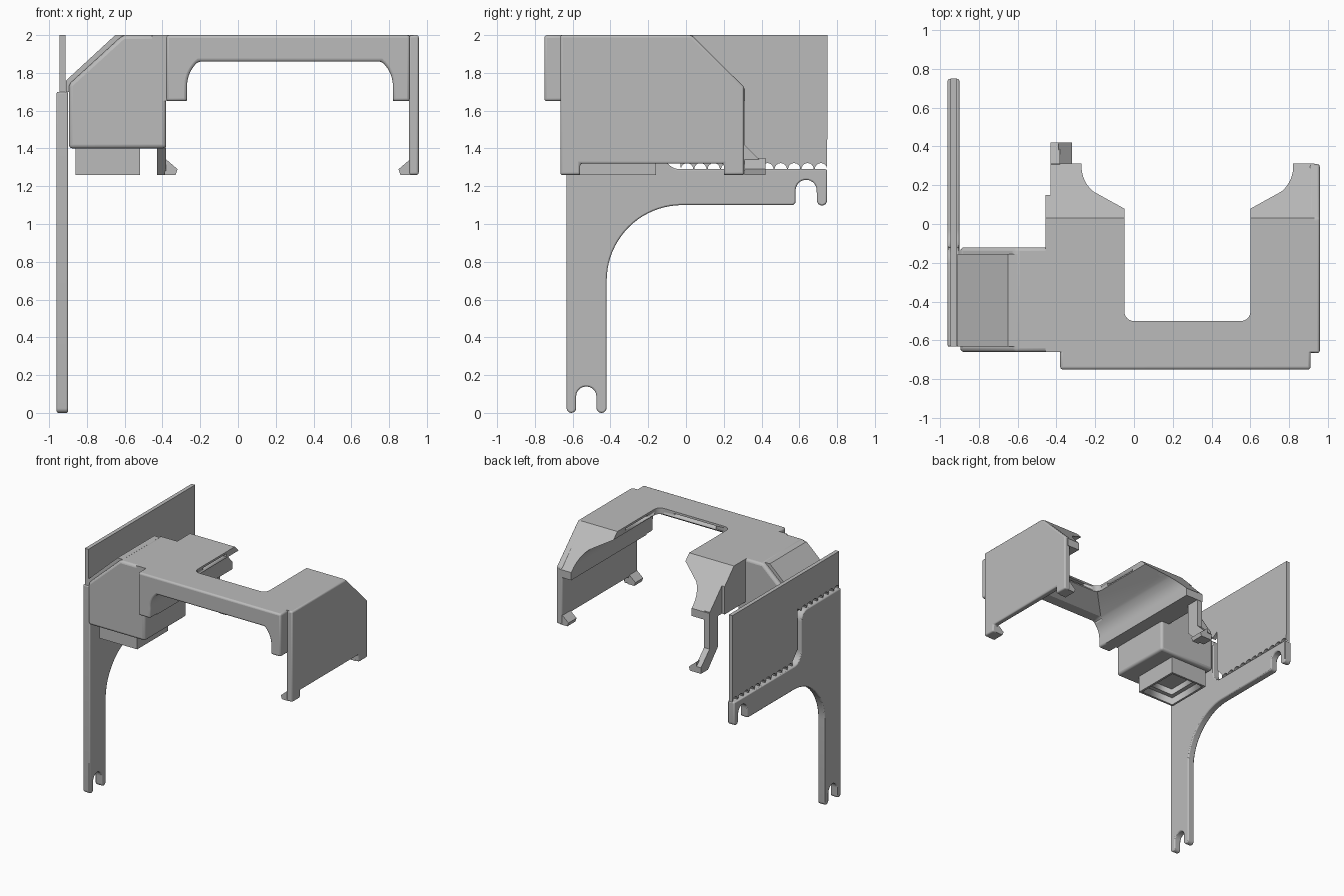
import bpy, bmesh
from math import sin, cos, radians
from mathutils import Vector

if "Cube" in bpy.data.objects:
    bpy.data.objects.remove(bpy.data.objects["Cube"])

GREY = (0.5, 0.5, 0.5, 1)
mat = bpy.data.materials.new("matte_grey")
mat.use_nodes = True
mat.diffuse_color = GREY
mat.node_tree.nodes["Principled BSDF"].inputs["Base Color"].default_value = GREY

MID = 0.275  # centre line of the wide opening


def arc(cx, cy, r, a0, a1, n=10):
    angles = [radians(a0 + (a1 - a0) * i / n) for i in range(n + 1)]
    return [(cx + r * cos(a), cy + r * sin(a)) for a in angles]


def flip(points):
    return [(2 * MID - x, z) for x, z in points]


def rect(a0, a1, b0, b1):
    return [(a0, b0), (a1, b0), (a1, b1), (a0, b1)]


def prism(name, points, axis, lo, hi, bevel=0, clip=None, segments=3):
    """Extrude a profile along an axis, optionally trimmed by a plane."""
    place = {"X": lambda a, b, d: (d, a, b),
             "Y": lambda a, b, d: (a, d, b),
             "Z": lambda a, b, d: (a, b, d)}[axis]
    bm = bmesh.new()
    face = bm.faces.new([bm.verts.new(place(a, b, lo)) for a, b in points])
    ext = bmesh.ops.extrude_face_region(bm, geom=[face])
    step = Vector(place(0, 0, hi - lo))
    bmesh.ops.translate(bm, vec=step, verts=[
        v for v in ext["geom"] if isinstance(v, bmesh.types.BMVert)])
    if clip:
        cut = bmesh.ops.bisect_plane(
            bm, geom=bm.verts[:] + bm.edges[:] + bm.faces[:],
            plane_co=clip[0], plane_no=clip[1], clear_outer=True)
        bmesh.ops.holes_fill(bm, edges=[
            e for e in cut["geom_cut"] if isinstance(e, bmesh.types.BMEdge)])
    bmesh.ops.recalc_face_normals(bm, faces=bm.faces)
    mesh = bpy.data.meshes.new(name)
    bm.to_mesh(mesh)
    bm.free()
    ob = bpy.data.objects.new(name, mesh)
    bpy.context.collection.objects.link(ob)
    mesh.materials.append(mat)
    bpy.ops.object.select_all(action="DESELECT")
    ob.select_set(True)
    bpy.context.view_layer.objects.active = ob
    bpy.ops.object.shade_smooth_by_angle(angle=radians(30))
    if bevel:
        mod = ob.modifiers.new("rounding", "BEVEL")
        mod.width, mod.segments = bevel, segments
        mod.limit_method, mod.angle_limit = "ANGLE", radians(40)
    return ob


def slot(target, name, x, y):
    """Cut a thin vent into the inner edge of a top panel."""
    cutter = prism(name, rect(*x, *y), "Z", 1.96, 1.983)
    cutter.hide_render = True
    cutter.hide_set(True)
    cutter.display_type = "WIRE"
    mod = target.modifiers.new("vent", "BOOLEAN")
    mod.operation, mod.object, mod.solver = "DIFFERENCE", cutter, "EXACT"


def teeth(y0, y1, z, n):
    """Row of scallops that leaves thin break-away tips."""
    w = (y1 - y0) / n
    pts = []
    for i in range(n):
        c = y0 + w * (i + 0.5)
        pts += arc(c, z, w * 0.46, 180, 0, 8)
    return pts


# Slotted bracket: upright, horizontal arm and rounded corners
bracket = (
    arc(-0.607, 0.025, 0.025, 180, 360)
    + arc(-0.528, 0.086, 0.054, 180, 0)
    + arc(-0.447, 0.027, 0.027, 180, 360)
    + arc(-0.02, 0.70, 0.40, 180, 90, 20)
    + arc(0.56, 1.12, 0.02, 270, 360, 4)
    + arc(0.636, 1.178, 0.056, 180, 0)
    + arc(0.72, 1.125, 0.027, 180, 360)
    + [(0.747, 1.29)]
    + arc(-0.03, 1.38, 0.09, 270, 180)
    + arc(-0.20, 1.62, 0.08, 0, 90)
    + [(-0.632, 1.70)])
prism("bracket", bracket, "X", -0.96, -0.90, 0.008, segments=2)

# Break-away panel above the bracket
panel = ([(-0.63, 2)] + teeth(-0.63, -0.14, 1.70, 7)
         + [(-0.09, 1.735), (-0.09, 1.40), (-0.03, 1.33)]
         + teeth(-0.03, 0.75, 1.29, 11) + [(0.75, 2)])
prism("breakaway_panel", panel, "X", -0.945, -0.913)

# Side housing with slanted shoulder and raised pad
prism("housing", [(-0.895, 1.40), (-0.38, 1.40), (-0.38, 2), (-0.61, 2),
                  (-0.895, 1.74)], "Y", -0.66, -0.12, 0.02)
prism("shoulder_pad", [(-0.91, 1.70), (-0.91, 1.76), (-0.65, 2), (-0.60, 2),
                       (-0.85, 1.70)], "Y", -0.63, -0.155)

# Open duct under the housing
duct = prism("duct", rect(-0.86, -0.52, -0.56, -0.16), "Z", 1.26, 1.42)
bm = bmesh.new()
bm.from_mesh(duct.data)
mouth = min(bm.faces, key=lambda f: f.calc_center_median().z)
for inset, rise in ((0.025, 0.06), (0.05, 0.05)):
    bmesh.ops.inset_region(bm, faces=[mouth], thickness=inset)
    hole = bmesh.ops.extrude_face_region(bm, geom=[mouth])["geom"]
    old = mouth
    mouth = next(g for g in hole if isinstance(g, bmesh.types.BMFace))
    if old.is_valid:
        bm.faces.remove(old)
    bmesh.ops.translate(bm, vec=(0, 0, rise), verts=mouth.verts)
bmesh.ops.recalc_face_normals(bm, faces=bm.faces)
bm.to_mesh(duct.data)
bm.free()

# Front bar with two short legs
arch = [(-0.27, 1.65)] + arc(-0.10, 1.73, 0.17, 180, 130)
bar = ([(-0.38, 2), (-0.38, 1.65)] + arch + flip(arch)[::-1]
       + [(0.91, 1.65), (0.91, 2)])
prism("front_bar", bar, "Y", -0.75, -0.64, 0.025)

# Bridge behind the bar
bridge = prism("bridge", [(-0.70, 2), (-0.70, 1.86), (-0.65, 1.86),
                          (-0.50, 1.95), (-0.50, 2)], "X", -0.20, 0.76)
slot(bridge, "bridge_vent_cutter", (0.08, 0.47), (-0.55, -0.45))

# Arched wings, trimmed by the sloping rear plane
slope = ((0, 0.03, 2), (0, 0.28, 0.275))


def wing(name, outer, y0, y1, mirrored=False):
    pts = [(outer, 2), (outer, 1.65)] + arch + [(-0.05, 1.95), (-0.05, 2)]
    return prism(name, flip(pts) if mirrored else pts, "Y", y0, y1, clip=slope)


right_wing = wing("right_wing", -0.455, -0.66, 0.15)
wing("right_wing_tip", -0.43, 0.10, 0.312)
left_wing = wing("left_wing", -0.38, -0.66, 0.312, True)
slot(right_wing, "right_vent_cutter", (-0.10, 0.0), (-0.38, -0.08))
slot(left_wing, "left_vent_cutter", (0.55, 0.65), (-0.38, -0.08))

# Small fillets in the inner corners of the opening
corner = [(-0.06, -0.51)] + arc(0.0, -0.45, 0.05, 180, 270, 6)
prism("right_corner_fillet", corner, "Z", 1.95, 2)
prism("left_corner_fillet", flip(corner), "Z", 1.95, 2)

# Flat side plate with two lower tabs
prism("side_plate", [(-0.665, 2), (-0.665, 1.26), (-0.56, 1.26),
                     (-0.56, 1.32), (0.20, 1.32), (0.20, 1.26),
                     (0.308, 1.26), (0.308, 1.725), (0.03, 2)],
      "X", 0.905, 0.957, 0.012)

# Snap hooks on the tabs
hook = [(0.92, 1.35), (0.85, 1.29), (0.86, 1.26), (0.92, 1.26)]
prism("front_hook", hook, "Y", -0.66, -0.56)
prism("rear_hook", hook, "Y", 0.20, 0.305)

# Cranked clip leg under the right wing
prism("clip_leg", [(0.20, 1.70), (0.20, 1.40), (0.33, 1.26), (0.42, 1.26),
                   (0.42, 1.31), (0.31, 1.42), (0.31, 1.72)],
      "X", -0.43, -0.38)
prism("clip_hook", [(-0.39, 1.35), (-0.32, 1.29), (-0.33, 1.26),
                    (-0.39, 1.26)], "Y", 0.31, 0.42)
